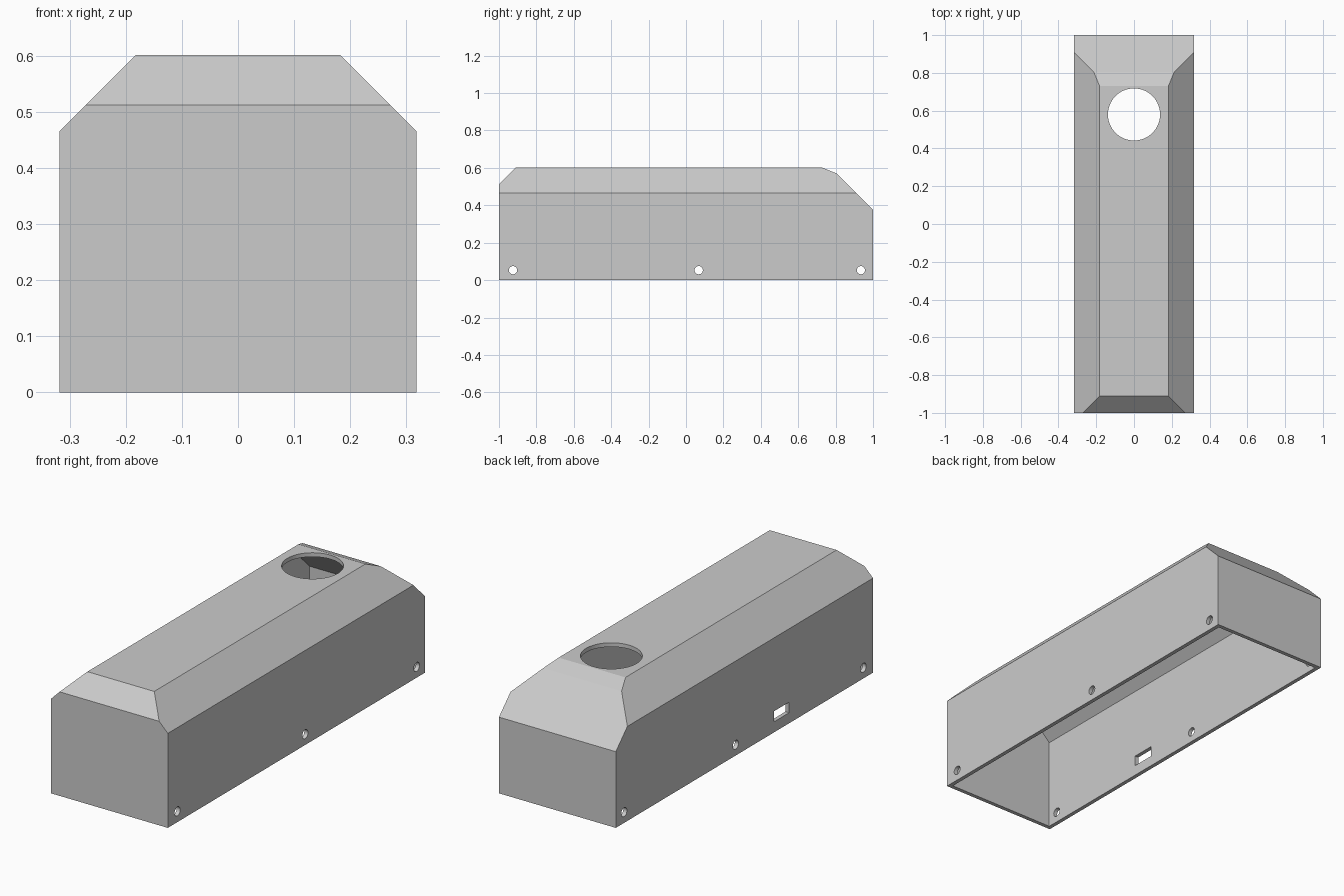
import bpy
import bmesh
import math
from mathutils import Matrix, Vector

WALL = 0.02
HALF_W, HALF_L, TOP = 0.318, 1.0, 0.601

default = bpy.data.objects.get("Cube")
if default:
    bpy.data.objects.remove(default, do_unlink=True)

grey = bpy.data.materials.new("plain grey")
grey.use_nodes = True
grey.diffuse_color = (0.6, 0.6, 0.6, 1)
grey.node_tree.nodes["Principled BSDF"].inputs["Base Color"].default_value = (0.6, 0.6, 0.6, 1)

# Sloped planes that trim the box: outward normal, point on the plane
SLOPES = [
    ((1, 0, 1), (HALF_W, 0, 0.465)),             # side bevels
    ((-1, 0, 1), (-HALF_W, 0, 0.465)),
    ((0, -1, 1), (0, -HALF_L, 0.512)),           # front bevel
    ((0, 1, 1), (0, HALF_L, 0.375)),             # long back slope
    ((0, 0.031, 0.075), (0, 0.73, TOP)),         # shallow step above it
]


def make_object(name, bm):
    bmesh.ops.recalc_face_normals(bm, faces=bm.faces)
    mesh = bpy.data.meshes.new(name)
    bm.to_mesh(mesh)
    bm.free()
    mesh.materials.append(grey)
    obj = bpy.data.objects.new(name, mesh)
    bpy.context.collection.objects.link(obj)
    return obj


def box_mesh(low, high):
    bm = bmesh.new()
    low, high = Vector(low), Vector(high)
    bmesh.ops.create_cube(bm, size=1, matrix=Matrix.Translation((low + high) / 2)
                          @ Matrix.Diagonal((*(high - low), 1)))
    return bm


def trimmed_body(name, inset, bottom):
    """Box with bevelled upper edges, every wall moved in by inset."""
    w, l = HALF_W - inset, HALF_L - inset
    bm = box_mesh((-w, -l, bottom), (w, l, TOP - inset))
    for normal, point in SLOPES:
        n = Vector(normal).normalized()
        bmesh.ops.bisect_plane(bm, geom=bm.verts[:] + bm.edges[:] + bm.faces[:],
                               plane_co=Vector(point) - n * inset, plane_no=n,
                               clear_outer=True)
        rim = [e for e in bm.edges if e.is_boundary]
        if rim:
            bmesh.ops.edgeloop_fill(bm, edges=rim)
    return make_object(name, bm)


def cylinder(name, centre, radius, depth, sides, rotation=Matrix()):
    bm = bmesh.new()
    bmesh.ops.create_cone(bm, cap_ends=True, segments=sides, radius1=radius,
                          radius2=radius, depth=depth,
                          matrix=Matrix.Translation(centre) @ rotation)
    return make_object(name, bm)


# Shell and the pieces taken out of it
cover = trimmed_body("cover_shell", 0, 0)
cutters = [trimmed_body("cavity", WALL, -0.1),
           cylinder("top_opening", (0, 0.58, TOP), 0.138, 0.2, 64)]

# Screw holes through both long sides
across = Matrix.Rotation(math.pi / 2, 4, "Y")
for y in (-0.925, 0.068, 0.935):
    cutters.append(cylinder("screw_hole", (0, y, 0.053), 0.022, 1, 24, across))

# Socket window in one long side
cutters.append(make_object("socket_window", box_mesh((-0.4, -0.347, 0.052), (-0.25, -0.23, 0.104))))

bpy.ops.object.select_all(action="DESELECT")
bpy.context.view_layer.objects.active = cover
cover.select_set(True)
for cutter in cutters:
    cutter.hide_render = True
    cut = cover.modifiers.new("cut", "BOOLEAN")
    cut.operation = "DIFFERENCE"
    cut.solver = "EXACT"
    cut.object = cutter
    bpy.ops.object.modifier_apply(modifier=cut.name)
    bpy.data.objects.remove(cutter, do_unlink=True)

# Round hole walls, crisp panels
bpy.ops.object.shade_smooth_by_angle(angle=math.radians(18))
